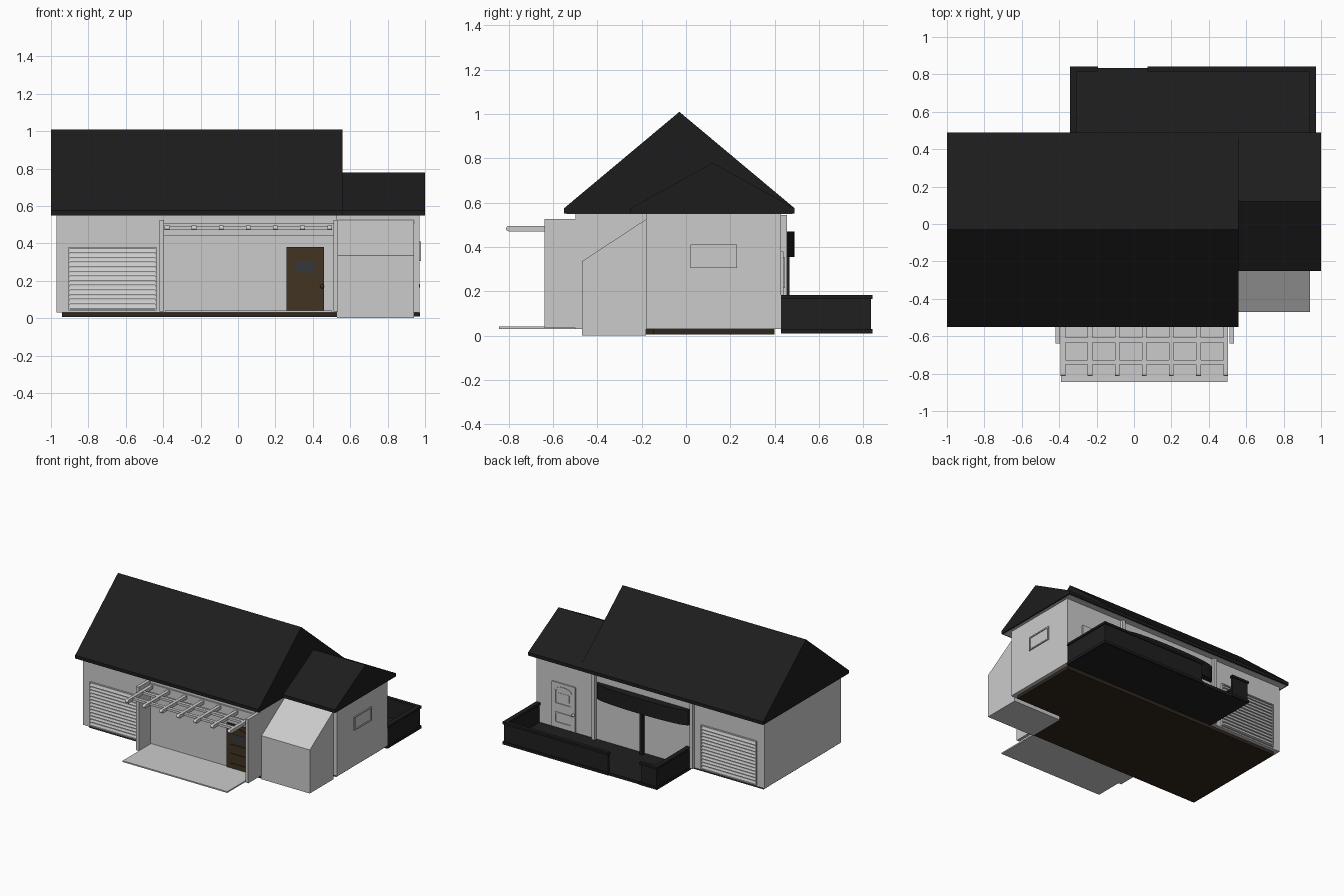
import bpy, bmesh, math
from mathutils import Vector

if "Cube" in bpy.data.objects:
    bpy.data.objects.remove(bpy.data.objects["Cube"])


def mat(name, rgb):
    m = bpy.data.materials.new(name)
    m.diffuse_color = (*rgb, 1)
    m.use_nodes = True
    m.node_tree.nodes["Principled BSDF"].inputs["Base Color"].default_value = m.diffuse_color
    return m


ROOF = mat("roof_black", (0.012, 0.012, 0.012))
DARK = mat("deck_black", (0.014, 0.014, 0.014))
WOOD = mat("dark_wood", (0.055, 0.033, 0.016))
BASE = mat("base_brown", (0.03, 0.02, 0.012))
GLASS = mat("dark_glass", (0.035, 0.04, 0.045))


def finish(name, bm, m=None):
    bmesh.ops.recalc_face_normals(bm, faces=bm.faces)
    me = bpy.data.meshes.new(name)
    bm.to_mesh(me)
    bm.free()
    ob = bpy.data.objects.new(name, me)
    bpy.context.collection.objects.link(ob)
    if m:
        me.materials.append(m)
    return ob


def add_box(bm, x, y, z):
    vs = bmesh.ops.create_cube(bm, size=1)["verts"]
    for v in vs:
        v.co = Vector([(a + b) / 2 + c * (b - a) for (a, b), c in zip((x, y, z), v.co)])
    return vs


def boxes(name, specs, m=None):
    bm = bmesh.new()
    for s in specs:
        add_box(bm, *s)
    return finish(name, bm, m)


def prism(name, pts, axis, lo, hi, m=None):
    """Extrude a 2D outline along one axis (other axes kept in order)."""
    def at(p, d):
        c = list(p)
        c.insert(axis, d)
        return c
    bm = bmesh.new()
    face = bm.faces.new([bm.verts.new(at(p, lo)) for p in pts])
    new = bmesh.ops.extrude_face_region(bm, geom=[face])["geom"]
    step = Vector(at((0, 0), hi - lo))
    for v in new:
        if isinstance(v, bmesh.types.BMVert):
            v.co += step
    return finish(name, bm, m)


# Brown plinth and wall volumes
boxes("plinth", [((-.94, .53), (-.47, .40), (.005, .035)),
                 ((.5, .94), (-.15, .40), (.005, .035))], BASE)
boxes("main_walls", [((-.97, .53), (-.50, .43), (.03, .55))])
boxes("wing_walls", [((.53, .97), (-.18, .43), (.03, .55))])
prism("lean_to", [(-.47, 0), (-.18, 0), (-.18, .525), (-.47, .335)], 0, .53, .94)


# Gable roofs with fascia and pale soffit
def roof(name, x, y0, y1, ridge_y, ridge_z):
    prism(name, [(y0, .55), (y1, .55), (y1, .575), (ridge_y, ridge_z), (y0, .575)],
          0, *x, ROOF)
    boxes(name + "_soffit", [((x[0] + .01, x[1] - .01), (y0 + .01, y1 - .01), (.548, .552))])


roof("main_roof", (-1, .56), -.55, .49, -.03, 1.01)
roof("wing_roof", (.5, 1), -.25, .49, .12, .78)

# Front porch: slab, side piers, head beam
boxes("porch_slab", [((-.39, .50), (-.845, -.49), (.03, .04))])
boxes("porch_piers", [((x, x + .025), (-.64, -.49), (.035, .525)) for x in (-.42, .51)])
boxes("porch_beam", [((-.395, .51), (-.51, -.49), (.44, .505))])

# Pergola: rafters with rounded tips, two cross rails
tip = [(-.80 - .0125 * math.sin(math.pi * i / 6), .483 + .0125 * math.cos(math.pi * i / 6))
       for i in range(7)]
for i in range(7):
    x = -.38 + i * .145
    prism(f"pergola_rafter_{i + 1}", tip + [(-.49, .4705), (-.49, .4955)], 0, x - .0125, x + .0125)
boxes("pergola_rails", [((-.38, .49), (y - .0125, y + .0125), (.474, .492)) for y in (-.62, -.74)])


# Louvred shutters on front and back walls (s = outward direction)
def shutter(name, wall, s):
    def span(a, b):
        return tuple(sorted((wall + s * a, wall + s * b)))
    x0, x1, z0, z1, w = -.905, -.435, .04, .38, .008
    boxes(name + "_frame", [((x0, x0 + w), span(-.01, .014), (z0, z1)),
                            ((x1 - w, x1), span(-.01, .014), (z0, z1)),
                            ((x0, x1), span(-.01, .014), (z0, z0 + w)),
                            ((x0, x1), span(-.01, .014), (z1 - w, z1))])
    bm = bmesh.new()
    n = 13
    for i in range(n):
        z = z0 + w + (i + .5) * (z1 - z0 - 2 * w) / n
        vs = add_box(bm, (x0 + w, x1 - w), span(-.002, .01), (z - .009, z + .009))
        for v in vs:                     # tilt each slat outward at its foot
            v.co.y -= s * (v.co.z - z) * .4
    finish(name + "_slats", bm)


shutter("front_shutter", -.50, -1)
shutter("back_shutter", .43, 1)


# Panelled doors with arched top moulding
def door(name, cx, wall, s, m, glass):
    def span(a, b):
        return tuple(sorted((wall + s * a, wall + s * b)))
    boxes(name, [((cx - .1, cx + .1), span(-.01, .01), (.035, .38))], m)
    arch = [(cx + .07 * math.cos(math.pi * i / 8), .325 + .03 * math.sin(math.pi * i / 8))
            for i in range(9)]
    low = [(x * .82 + cx * .18, .322 + (z - .325) * .6) for x, z in reversed(arch)]
    prism(name + "_arch", arch + low, 1, *span(.008, .015), m)
    trims = [((cx - .07, cx + .07), span(.008, .016), (z, z + .01)) for z in (.07, .145, .215)]
    trims += [((x - .005, x + .005), span(.008, .015), (z0, z1))
              for x in (cx - .07, cx + .07) for z0, z1 in ((.07, .15), (.215, .325))]
    boxes(name + "_trim", trims, m)
    boxes(name + "_pane", [((cx - .05, cx + .05), span(.008, .012), (.245, .305))], glass)
    bm = bmesh.new()
    bmesh.ops.create_uvsphere(bm, u_segments=12, v_segments=8, radius=.011)
    for v in bm.verts:
        v.co += Vector((cx - s * .09, wall + s * .02, .17))
    for f in bm.faces:
        f.smooth = True
    finish(name + "_knob", bm, m)


door("front_door", .36, -.50, -1, WOOD, GLASS)
door("back_door", .735, .43, 1, None, None)

# Side window frame with set-back pane
y0, y1, z0, z1, w = .02, .23, .305, .41, .009
boxes("side_window", [((.96, .978), (y0, y1), (z0, z0 + w)), ((.96, .978), (y0, y1), (z1 - w, z1)),
                      ((.96, .978), (y0, y0 + w), (z0, z1)), ((.96, .978), (y1 - w, y1), (z0, z1)),
                      ((.96, .972), (y0, y1), (z0, z1))])

# Back terrace: floor and parapet with a gap for the entrance
boxes("terrace_floor", [((-.335, .965), (.43, .835), (.008, .03))], DARK)
runs = [((.08, .965), (.815, .835)), ((-.335, -.20), (.815, .835)),
        ((.945, .965), (.43, .835)), ((-.335, -.315), (.43, .835))]


def grow(r, d):
    (xa, xb), (ya, yb) = r
    return (xa - d, xb + d), (ya, yb + d)


boxes("terrace_parapet", [(*r, (.01, .17)) for r in runs], DARK)
boxes("terrace_caps", [(*grow(r, .008), (.165, .182)) for r in runs], ROOF)
boxes("terrace_skirting", [(*grow(r, .008), (.01, .03)) for r in runs], ROOF)

# Back bay: piers, bowed canopy and centre post
boxes("back_piers", [((x, x + .025), (.42, .455), (.03, .545)) for x in (-.375, .46)])
bow = [(.055 + .395 * math.cos(math.pi * i / 16), .43 + .06 * math.sin(math.pi * i / 16) ** .6)
       for i in range(1, 16)]
prism("bowed_canopy", [(.455, .425)] + bow + [(-.345, .425)], 2, .355, .47, ROOF)
boxes("canopy_post", [((.045, .07), (.44, .468), (.02, .36))], DARK)
